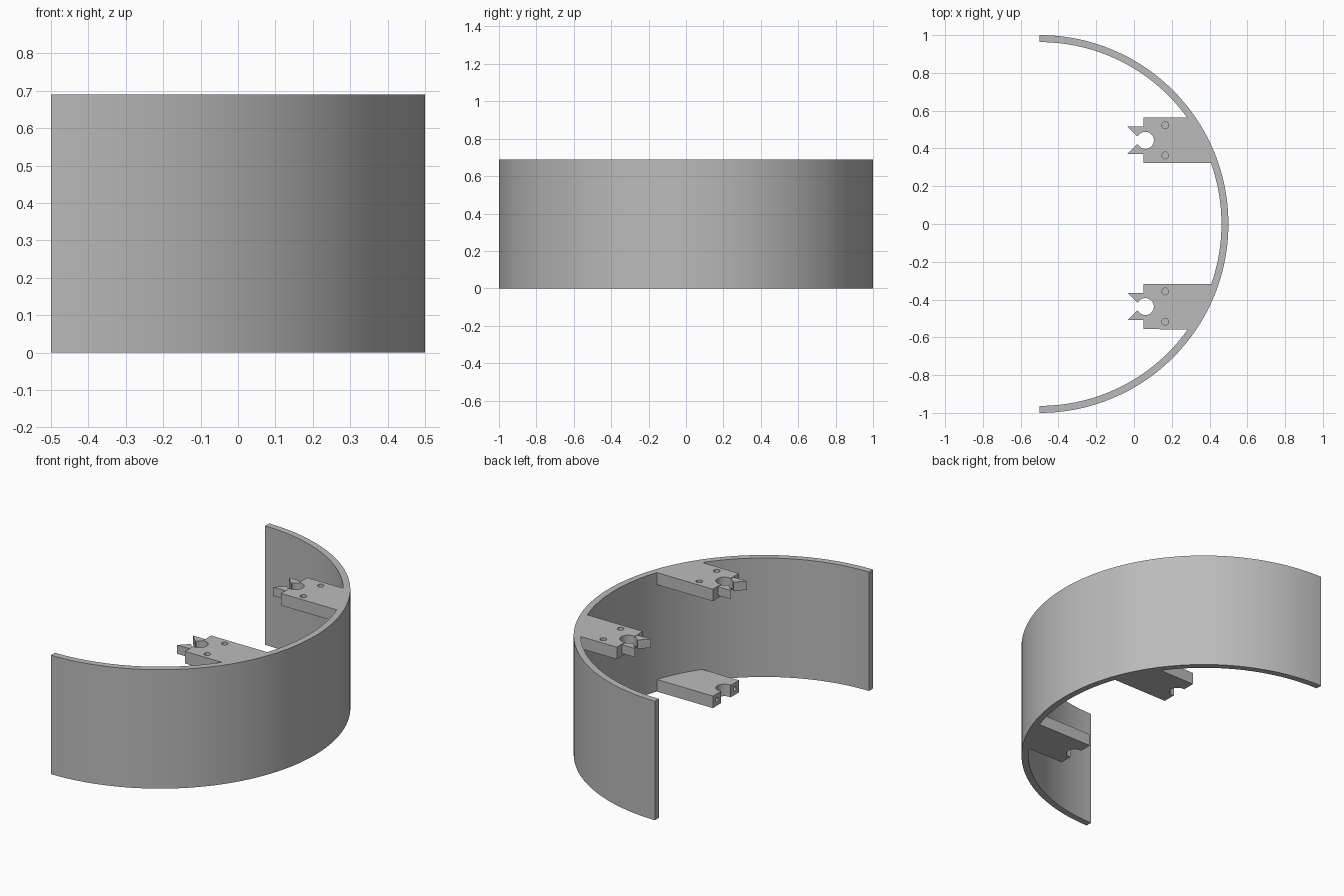
import bpy
import bmesh
from math import sin, cos, radians, sqrt, asin
from mathutils import Matrix

if "Cube" in bpy.data.objects:
    bpy.data.objects.remove(bpy.data.objects["Cube"], do_unlink=True)

HEIGHT, RING_X, R_OUT, R_IN = 0.69, -0.5, 1.0, 0.963
THICK, HALF_W, FRONT_X = 0.07, 0.12, 0.05
NOTCH_X, NOTCH_R, NOTCH_A = 0.06, 0.045, 102.8

grey = bpy.data.materials.new("plain_grey")
grey.use_nodes = True
grey.diffuse_color = (0.5, 0.5, 0.5, 1)
grey.node_tree.nodes["Principled BSDF"].inputs["Base Color"].default_value = (0.5, 0.5, 0.5, 1)


def arc(cx, cy, r, a0, a1, n):
    steps = [radians(a0 + (a1 - a0) * i / n) for i in range(n + 1)]
    return [(cx + r * cos(a), cy + r * sin(a)) for a in steps]


def prism(name, outline, z0, z1):
    """Extrude a flat outline upwards into a solid."""
    bm = bmesh.new()
    face = bm.faces.new([bm.verts.new((x, y, z0)) for x, y in outline])
    top = bmesh.ops.extrude_face_region(bm, geom=[face])["geom"]
    bmesh.ops.translate(bm, vec=(0, 0, z1 - z0),
                        verts=[v for v in top if isinstance(v, bmesh.types.BMVert)])
    bmesh.ops.recalc_face_normals(bm, faces=bm.faces)
    mesh = bpy.data.meshes.new(name)
    bm.to_mesh(mesh)
    bm.free()
    mesh.materials.append(grey)
    obj = bpy.data.objects.new(name, mesh)
    bpy.context.collection.objects.link(obj)
    return obj


def select(obj):
    bpy.ops.object.select_all(action="DESELECT")
    obj.select_set(True)
    bpy.context.view_layer.objects.active = obj


def smooth(obj):
    select(obj)
    bpy.ops.object.shade_smooth_by_angle(angle=radians(30))


def drill(obj, centre, radius, depth, axis):
    """Cut a round hole along the given axis."""
    bm = bmesh.new()
    turn = Matrix.Rotation(radians(90), 4, "Y") if axis == "X" else Matrix()
    bmesh.ops.create_cone(bm, cap_ends=True, segments=20, radius1=radius, radius2=radius,
                          depth=depth, matrix=Matrix.Translation(centre) @ turn)
    mesh = bpy.data.meshes.new("hole_cutter")
    bm.to_mesh(mesh)
    bm.free()
    mesh.materials.append(grey)
    cutter = bpy.data.objects.new("hole_cutter", mesh)
    cutter.hide_render = True
    bpy.context.collection.objects.link(cutter)
    mod = obj.modifiers.new("hole", "BOOLEAN")
    mod.operation, mod.object, mod.solver = "DIFFERENCE", cutter, "EXACT"
    select(obj)
    bpy.ops.object.modifier_apply(modifier=mod.name)
    bpy.data.objects.remove(cutter, do_unlink=True)


def bracket_outline(yc):
    """Block with a round notch in front, fitted to the wall behind."""
    a_top, a_low = [asin((yc + s * HALF_W) / R_IN) * 180 / 3.14159265 for s in (1, -1)]
    return ([(FRONT_X, yc + HALF_W)]
            + arc(RING_X, 0, R_IN + 0.001, a_top, a_low, 12)
            + [(FRONT_X, yc - HALF_W)]
            + arc(NOTCH_X, yc, NOTCH_R, -NOTCH_A, NOTCH_A, 28))


# Half-round wall
wall = prism("curved_wall", arc(RING_X, 0, R_OUT, -90, 90, 96)
             + arc(RING_X, 0, R_IN, 90, -90, 96), 0, HEIGHT)
smooth(wall)

for side, yc in (("back", 0.443), ("front", -0.437)):
    # Upper bracket with two screw holes
    upper = prism(side + "_upper_bracket", bracket_outline(yc), HEIGHT - THICK, HEIGHT)
    for s in (1, -1):
        drill(upper, (0.165, yc + s * 0.08, HEIGHT), 0.018, 0.3, "Z")
    smooth(upper)

    # Snap-in prongs on the upper bracket
    for s, label in ((1, "outer"), (-1, "inner")):
        shape = [(FRONT_X, 0.072), (-0.034, 0.072), (0.016, 0.022)]
        shape += arc(NOTCH_X, 0, NOTCH_R, 150, NOTCH_A, 8)
        prong = prism(f"{side}_{label}_prong", [(x, yc + s * y) for x, y in shape],
                      HEIGHT - 0.055, HEIGHT - 0.004)
        smooth(prong)

    # Lower bracket with two small sockets in its end
    lower = prism(side + "_lower_bracket", bracket_outline(yc), 0, THICK)
    for s in (1, -1):
        drill(lower, (FRONT_X, yc + s * 0.082, THICK / 2), 0.012, 0.1, "X")
    smooth(lower)
